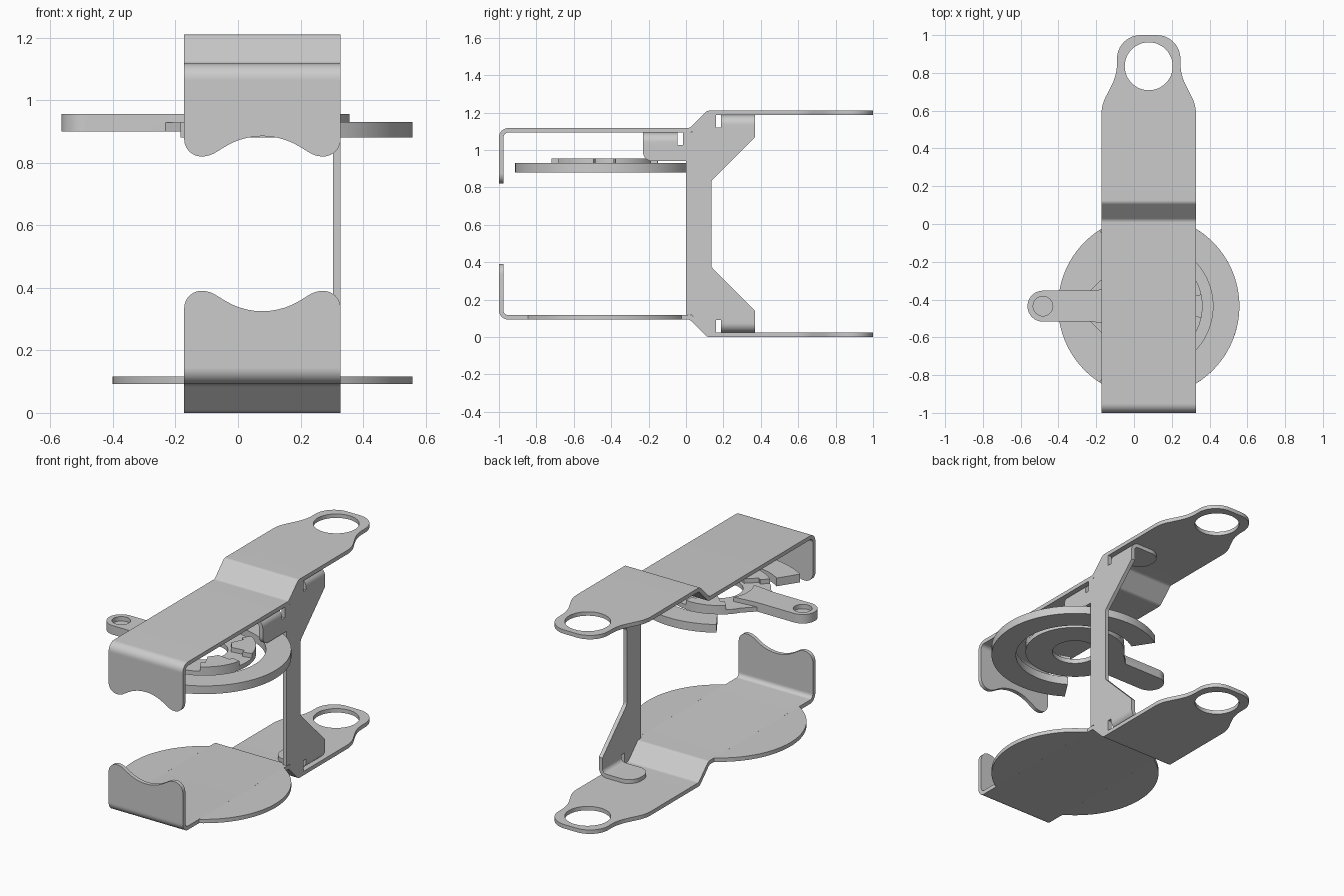
import bpy, bmesh
from math import sin, cos, tan, acos, radians, pi
from mathutils import Vector

if "Cube" in bpy.data.objects:
    bpy.data.objects.remove(bpy.data.objects["Cube"])

CX, CY = 0.078, -0.435      # axis of strips and of the round parts
H = 1.21                    # total height, brackets mirror about H/2
T = 0.024                   # sheet thickness


def arc(cx, cy, r, a0, a1, n=24):
    return [(cx + r * cos(radians(a0 + (a1 - a0) * i / n)),
             cy + r * sin(radians(a0 + (a1 - a0) * i / n))) for i in range(n + 1)]


def circle(cx, cy, r, n=48):
    return arc(cx, cy, r, 0, 360, n)[:-1]


def rounded(pts, n=10):
    """Closed outline; points given as (u, v, r) get a corner radius r."""
    out = []
    for i, p in enumerate(pts):
        c = Vector(p[:2])
        r = p[2] if len(p) > 2 else 0
        if not r:
            out.append(tuple(c))
            continue
        a = (Vector(pts[i - 1][:2]) - c).normalized()
        b = (Vector(pts[(i + 1) % len(pts)][:2]) - c).normalized()
        half = acos(max(-1, min(1, a.dot(b)))) / 2
        mid = c + (a + b).normalized() * (r / sin(half))
        s = c + a * (r / tan(half)) - mid
        e = c + b * (r / tan(half)) - mid
        ang = s.angle_signed(e)
        for k in range(n + 1):
            t = -ang * k / n
            out.append((mid.x + s.x * cos(t) - s.y * sin(t),
                        mid.y + s.x * sin(t) + s.y * cos(t)))
    return out


def build(name, prisms, flip=False):
    """Join extruded outlines (loops, plane, low, high) into one object."""
    bm = bmesh.new()
    for loops, plane, lo, hi in prisms:
        cu = bpy.data.curves.new("outline", 'CURVE')
        cu.dimensions, cu.fill_mode, cu.extrude = '2D', 'BOTH', (hi - lo) / 2
        for loop in loops:
            sp = cu.splines.new('POLY')
            sp.points.add(len(loop) - 1)
            for q, p in zip(sp.points, loop):
                q.co = (p[0], p[1], 0, 1)
            sp.use_cyclic_u = True
        ob = bpy.data.objects.new("outline", cu)
        bpy.context.collection.objects.link(ob)
        bpy.context.view_layer.update()
        me = bpy.data.meshes.new_from_object(
            ob.evaluated_get(bpy.context.evaluated_depsgraph_get()))
        part = bmesh.new()
        part.from_mesh(me)
        bpy.data.objects.remove(ob)
        bmesh.ops.remove_doubles(part, verts=part.verts, dist=1e-5)
        for v in part.verts:
            u, w, d = v.co.x, v.co.y, v.co.z + (lo + hi) / 2
            v.co = {'xy': (u, w, d), 'xz': (u, d, w), 'yz': (d, u, w)}[plane]
            if flip:
                v.co.z = H - v.co.z
        bmesh.ops.recalc_face_normals(part, faces=part.faces)
        part.to_mesh(me)
        part.free()
        bm.from_mesh(me)
        bpy.data.meshes.remove(me)
    me = bpy.data.meshes.new(name)
    bm.to_mesh(me)
    bm.free()
    ob = bpy.data.objects.new(name, me)
    bpy.context.collection.objects.link(ob)
    bpy.ops.object.select_all(action='DESELECT')
    ob.select_set(True)
    bpy.context.view_layer.objects.active = ob
    bpy.ops.object.shade_smooth_by_angle(angle=radians(30))
    return ob


def sym(half):
    """Mirror a half outline across the strip axis."""
    pts = [(CX + p[0],) + tuple(p[1:]) for p in half]
    pts += [(CX - p[0],) + tuple(p[1:]) for p in reversed(half) if p[0]]
    return rounded(pts)


# Bent strip bracket: stepped body, front flap, tail with eye
body = rounded([(-1, .15), (-1, .093, .05), (.02, .093, .03), (.113, 0, .03),
                (.3, 0), (.3, T), (.123, T, .03), (.03, .117, .03),
                (-.976, .117, .026), (-.976, .15)])
flap = sym([(.25, .15), (.25, .39, .055), (.17, .39, .085), (0, .285, .228)])
tail = sym([(.25, .3), (.25, .63, .2), (.168, .79, .25), (.168, 1, .125)])
bracket = [([body], 'yz', CX - .25, CX + .25),
           ([flap], 'xz', -1, -.976),
           ([tail, circle(CX, .835, .127)], 'xy', 0, T)]
build("upper_bracket", bracket, flip=True)

# Lower bracket carries round side wings that complete a disc
wings = [([arc(CX, CY, .48, a - 58.6, a + 58.6, 40)], 'xy', .093, .117) for a in (0, 180)]
build("lower_bracket", bracket + wings)

# Side post sheet
XO, XI = CX + .25, CX + .25 - T
post = rounded([(0, .12), (.03, .117), (.123, T), (.16, T), (.16, .09), (.37, .09),
                (.37, .14), (.135, .375, .03), (.135, H - .375, .03), (.37, H - .14),
                (.37, H - .09), (.16, H - .09), (.16, H - T), (.123, H - T),
                (.03, 1.093), (-.015, 1.093), (-.015, 1.027), (-.23, 1.027),
                (-.23, .94, .05), (0, .94)])
build("side_post", [([post], 'yz', XI, XO)])


# Folded mounting tabs of the post
def tab(name, y0, y1, base, d):
    def z(h):
        return base + d * h
    bend = rounded([(XO, z(.066)), (XO, z(0), .05), (.2, z(0)), (.2, z(T)),
                    (XI, z(T), .026), (XI, z(.066))])
    end = rounded([(.2, y0), (.2, y1), (.1, y1, .08), (.1, y0, .08)])
    build(name, [([bend], 'xz', y0, y1),
                 ([end], 'xy', min(z(0), z(T)), max(z(0), z(T)))])


tab("lower_tab", .187, .37, T, 1)
tab("upper_tab", .187, .37, H - T, -1)
tab("front_tab", -.23, -.045, 1.093, -1)

# Open ring under the upper bracket
ring = arc(CX, CY, .48, -123, 123, 72) + arc(CX, CY, .34, 123, -123, 72)
build("open_ring", [([ring], 'xy', .88, .93)])

# Lever wheel: base plate with arm, raised lugs, blind recess at the arm end
ax = CX - .56
arm = [(CX - .31, CY + .082)] + arc(ax, CY, .082, 90, 270) + [(CX - .31, CY - .082)]
base = arc(CX, CY, .285, -149, 149, 60) + arm
arm_top = arc(CX, CY, .19, 211, 149, 12) + arm
wheel = [([base, circle(CX, CY, .13)], 'xy', .90, .928),
         ([arm_top, circle(ax, CY, .052, 32)], 'xy', .928, .955)]
for a in (36, 108, 252, 324):
    lug = (arc(CX, CY, .285, a - 24, a + 24, 12) + arc(CX, CY, .23, a + 24, a + 18, 2)
           + arc(CX, CY, .15, a + 12, a - 12, 6) + arc(CX, CY, .23, a - 18, a - 24, 2))
    wheel.append(([lug], 'xy', .928, .955))
build("lever_wheel", wheel)
